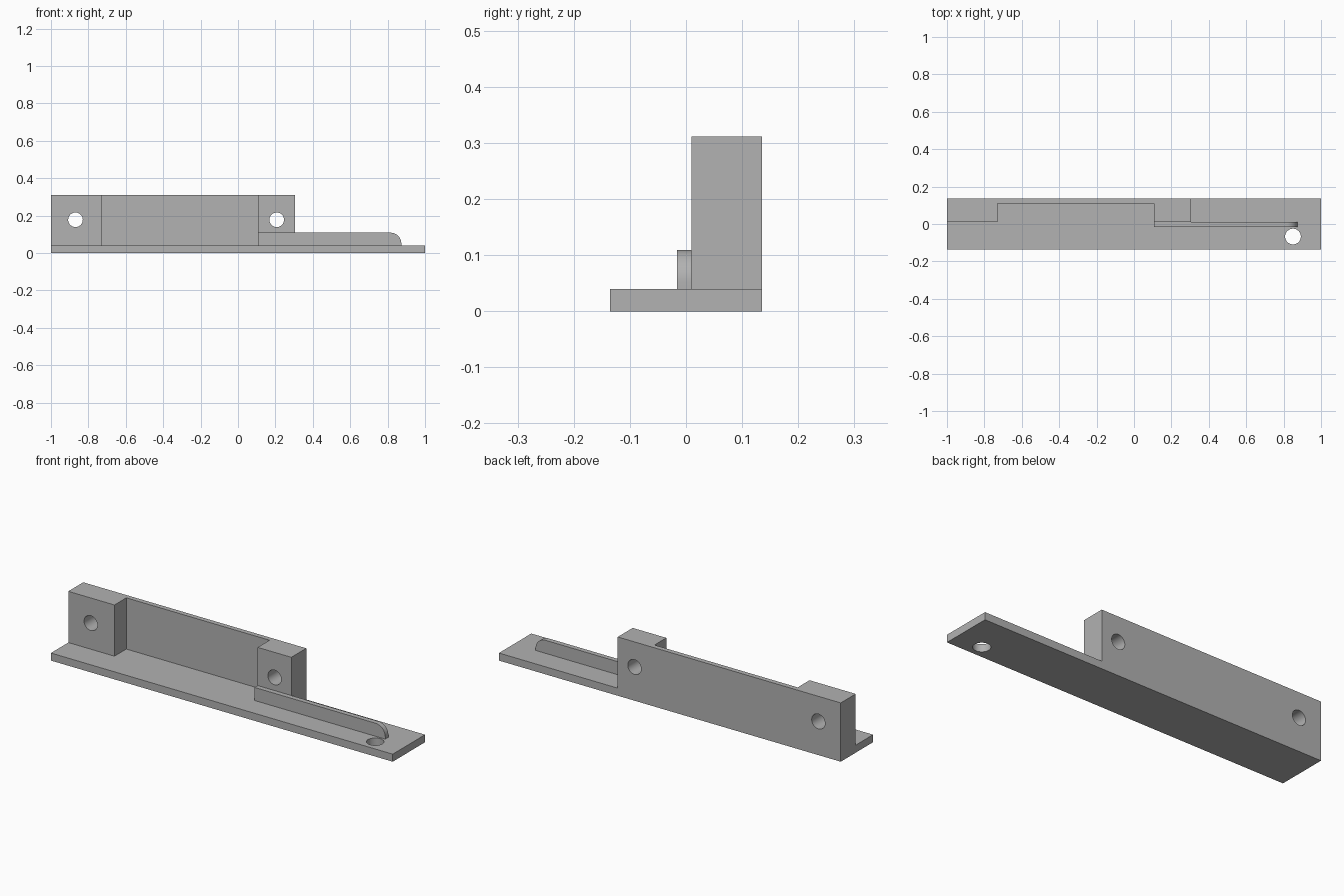
import bpy, bmesh, math
from mathutils import Matrix, Vector

cube = bpy.data.objects.get("Cube")
if cube:
    bpy.data.objects.remove(cube, do_unlink=True)

grey = bpy.data.materials.new("plain grey")
grey.use_nodes = True
colour = (0.445, 0.445, 0.445, 1)
grey.diffuse_color = colour
grey.node_tree.nodes["Principled BSDF"].inputs["Base Color"].default_value = colour


def make_object(name, bm):
    bmesh.ops.recalc_face_normals(bm, faces=bm.faces[:])
    mesh = bpy.data.meshes.new(name)
    bm.to_mesh(mesh)
    bm.free()
    mesh.materials.append(grey)
    obj = bpy.data.objects.new(name, mesh)
    bpy.context.collection.objects.link(obj)
    return obj


def extrude_profile(name, points, direction):
    bm = bmesh.new()
    face = bm.faces.new([bm.verts.new(p) for p in points])
    moved = bmesh.ops.extrude_face_region(bm, geom=[face], use_keep_orig=True)["geom"]
    verts = [v for v in moved if isinstance(v, bmesh.types.BMVert)]
    bmesh.ops.translate(bm, verts=verts, vec=direction)
    return make_object(name, bm)


def drill(name, centre, radius, axis):
    bm = bmesh.new()
    turn = Vector((0, 0, 1)).rotation_difference(Vector(axis)).to_matrix().to_4x4()
    bmesh.ops.create_cone(bm, cap_ends=True, segments=48, radius1=radius, radius2=radius,
                          depth=0.5, matrix=Matrix.Translation(centre) @ turn)
    return make_object(name, bm)


def combine(target, tool, operation):
    mod = target.modifiers.new(tool.name, 'BOOLEAN')
    mod.operation = operation
    mod.solver = 'EXACT'
    mod.object = tool
    bpy.context.view_layer.objects.active = target
    bpy.ops.object.modifier_apply(modifier=mod.name)
    bpy.data.objects.remove(tool, do_unlink=True)


half_depth, base_top, wall_front = 0.135, 0.04, 0.01
wall_end, wall_height = 0.305, 0.311
recess_start, recess_end, recess_back = -0.73, 0.108, 0.109

# Base plate
bracket = extrude_profile("bracket", [
    (-1, -half_depth, 0), (1, -half_depth, 0),
    (1, half_depth, 0), (-1, half_depth, 0)], (0, 0, base_top))

# Back wall with two thick mounting blocks and a recess between them
plan = [(-1, half_depth), (-1, wall_front), (recess_start, wall_front),
        (recess_start, recess_back), (recess_end, recess_back),
        (recess_end, wall_front), (wall_end, wall_front), (wall_end, half_depth)]
wall = extrude_profile("wall", [(x, y, 0) for x, y in plan], (0, 0, wall_height))

# Thin rib with a rounded end
rib_end, rib_top, rib_front, radius = 0.873, 0.109, -0.016, 0.057
outline = [(recess_end, 0), (rib_end, 0)]
for i in range(17):
    a = math.pi / 2 * i / 16
    outline.append((rib_end - radius + radius * math.cos(a),
                    rib_top - radius + radius * math.sin(a)))
outline.append((recess_end, rib_top))
rib = extrude_profile("rib", [(x, rib_front, z) for x, z in outline],
                      (0, wall_front - rib_front, 0))

combine(bracket, wall, 'UNION')
combine(bracket, rib, 'UNION')

# Bolt holes through the blocks, and one through the base
for x in (-0.869, 0.207):
    combine(bracket, drill("block_hole", (x, 0.08, 0.178), 0.039, (0, 1, 0)), 'DIFFERENCE')
combine(bracket, drill("base_hole", (0.85, -0.067, 0), 0.042, (0, 0, 1)), 'DIFFERENCE')

bpy.ops.object.select_all(action='DESELECT')
bracket.select_set(True)
bpy.context.view_layer.objects.active = bracket
bpy.ops.object.shade_smooth_by_angle(angle=math.radians(30))
